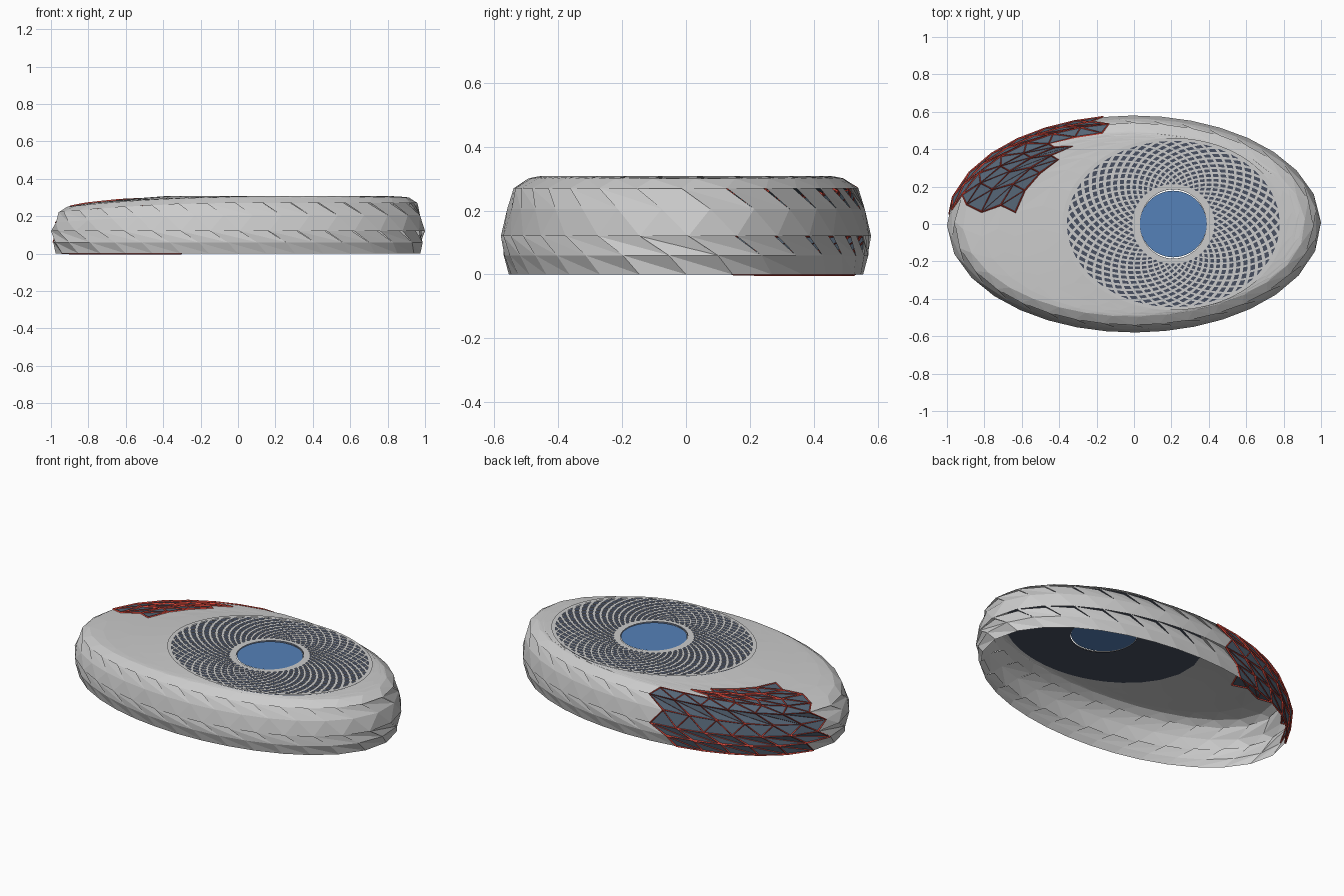
import bpy, bmesh
from math import cos, sin, pi, tau, hypot

if "Cube" in bpy.data.objects:
    bpy.data.objects.remove(bpy.data.objects["Cube"])

N = 32                      # facade panels around the oval
CX, RX, RY = 0.21, 0.578, 0.45   # roof grille ellipse
HUB = 0.2                   # inner radius of the grille


def material(name, col):
    m = bpy.data.materials.new(name)
    m.diffuse_color = (*col, 1)
    m.use_nodes = True
    m.node_tree.nodes["Principled BSDF"].inputs["Base Color"].default_value = m.diffuse_color
    return m


slate = material("slate", (0.09, 0.13, 0.18))
grille_dark = material("grille_dark", (0.065, 0.08, 0.12))
red = material("red", (0.65, 0.06, 0.04))
blue = material("blue", (0.09, 0.22, 0.48))


def make(name, polys, mat=None):
    """Mesh object from a list of point polygons, welded."""
    bm = bmesh.new()
    for p in polys:
        bm.faces.new([bm.verts.new(v) for v in p])
    bmesh.ops.remove_doubles(bm, verts=bm.verts, dist=0.0005)
    me = bpy.data.meshes.new(name)
    bm.to_mesh(me)
    bm.free()
    ob = bpy.data.objects.new(name, me)
    bpy.context.collection.objects.link(ob)
    if mat:
        me.materials.append(mat)
    return ob


# even spacing along the oval
STEPS = 2000
arc = [0.0]
for k in range(STEPS):
    t = tau * (k + 0.5) / STEPS
    arc.append(arc[-1] + hypot(sin(t), 0.58 * cos(t)))


def angle(i):
    s = (i / N) % 1.0 * arc[-1]
    lo, hi = 0, STEPS
    while hi - lo > 1:
        mid = (lo + hi) // 2
        lo, hi = (mid, hi) if arc[mid] <= s else (lo, mid)
    return tau * (lo + (s - arc[lo]) / (arc[lo + 1] - arc[lo])) / STEPS


# wall levels: height, inset, sideways shift of the panel joints
WALL = [(0, .025, .0), (.06, .008, -.35), (.12, .0, -.95), (.205, .018, -.5),
        (.27, .04, -1.1), (.3, .085, -.8)]
# roof rows: fraction from rim to grille, shift
ROOF = [(.17, -.5), (.34, -.8), (.5, -.5), (.75, -.8), (1.0, -.5)]


def wall_pt(j, i, inset=0):
    z, d, sh = WALL[j]
    t = angle(i + sh)
    d += inset
    x, y = (1 - d) * cos(t), (0.58 - d) * sin(t)
    if z > 0.15:
        z *= 1 - 0.2 * max(0, -x) ** 2
    return (x, y, z)


def point(j, i, inset=0):
    if j < len(WALL):
        return wall_pt(j, i, inset)
    f, sh = ROOF[j - len(WALL)]
    ii = i + sh - WALL[-1][2]
    x, y, z = wall_pt(len(WALL) - 1, ii)
    t = angle(i + sh)
    return (x + (CX + RX * cos(t) - x) * f, y + (RY * sin(t) - y) * f,
            z + (0.309 - z) * f ** 0.7)


# which panels are left open to show the red frame: x limits for each row
OPEN = [(-.93, -.25), (-.95, -.22), (-.97, -.22), (-.95, -.2), (-.92, -.2),
        (-.9, -.38), (-.83, -.42), (-.74, -.45)]

shell, roof, window = [], [], []
for j in range(len(WALL) + len(ROOF) - 1):
    for i in range(N):
        a, b = point(j, i), point(j, i + 1)
        c, d = point(j + 1, i + 1), point(j + 1, i)
        mx, my = (a[0] + c[0]) / 2, (a[1] + c[1]) / 2
        if j < len(OPEN) and my > 0.1 and OPEN[j][0] < mx < OPEN[j][1]:
            window += [(a, b, d), (b, c, d)]
        elif j in (1, 3):            # rows with tucked-in notches
            shell += [(a, b, d), (b, point(j + 1, i + 1, .018), d)]
        elif j < len(WALL) - 1:
            shell += [(a, b, d), (b, c, d)]
        else:
            roof += [(a, b, d), (b, c, d)]
make("faceted_wall", shell)
make("roof_panels", roof)
make("open_bay_glazing", window, slate)

# red lattice along every edge of the open bays
lattice = make("open_bay_frame", window, red)
w = lattice.modifiers.new("wire", "WIREFRAME")
w.thickness = 0.011
w.use_even_offset = False
w.use_boundary = True
w.offset = 0


# grille coordinates: s runs from the hub to the outer ellipse
def grille(s, a, z):
    return (CX + (HUB + (RX - HUB) * s) * cos(a), (HUB + (RY - HUB) * s) * sin(a), z)


def band(name, s0, s1, z, mat=None, seg=96):
    polys = []
    for k in range(seg):
        a, b = tau * k / seg, tau * (k + 1) / seg
        polys.append((grille(s0, a, z), grille(s1, a, z), grille(s1, b, z), grille(s0, b, z)))
    return make(name, polys, mat)


def spirals(name, count, twist, width, z):
    polys, seg = [], 16
    h = width * pi / count
    for k in range(count):
        for m in range(seg):
            s, e = m / seg, (m + 1) / seg
            a, b = tau * k / count + twist * s, tau * k / count + twist * e
            polys.append((grille(s, a - h, z), grille(e, b - h, z),
                          grille(e, b + h, z), grille(s, a + h, z)))
    return make(name, polys)


band("grille_backing", -0.06, 1.02, 0.3085, grille_dark)
band("grille_outer_rim", 0.975, 1.04, 0.315)
band("grille_inner_rim", -0.055, 0.05, 0.315)
spirals("spiral_ribs", 44, -1.15, 0.42, 0.3135)
spirals("counter_ribs", 44, 0.9, 0.3, 0.3145)

# central glazed disc
make("central_disc", [[(CX + 0.178 * cos(tau * k / 64), 0.178 * sin(tau * k / 64), 0.312)
                       for k in range(64)]], blue)
